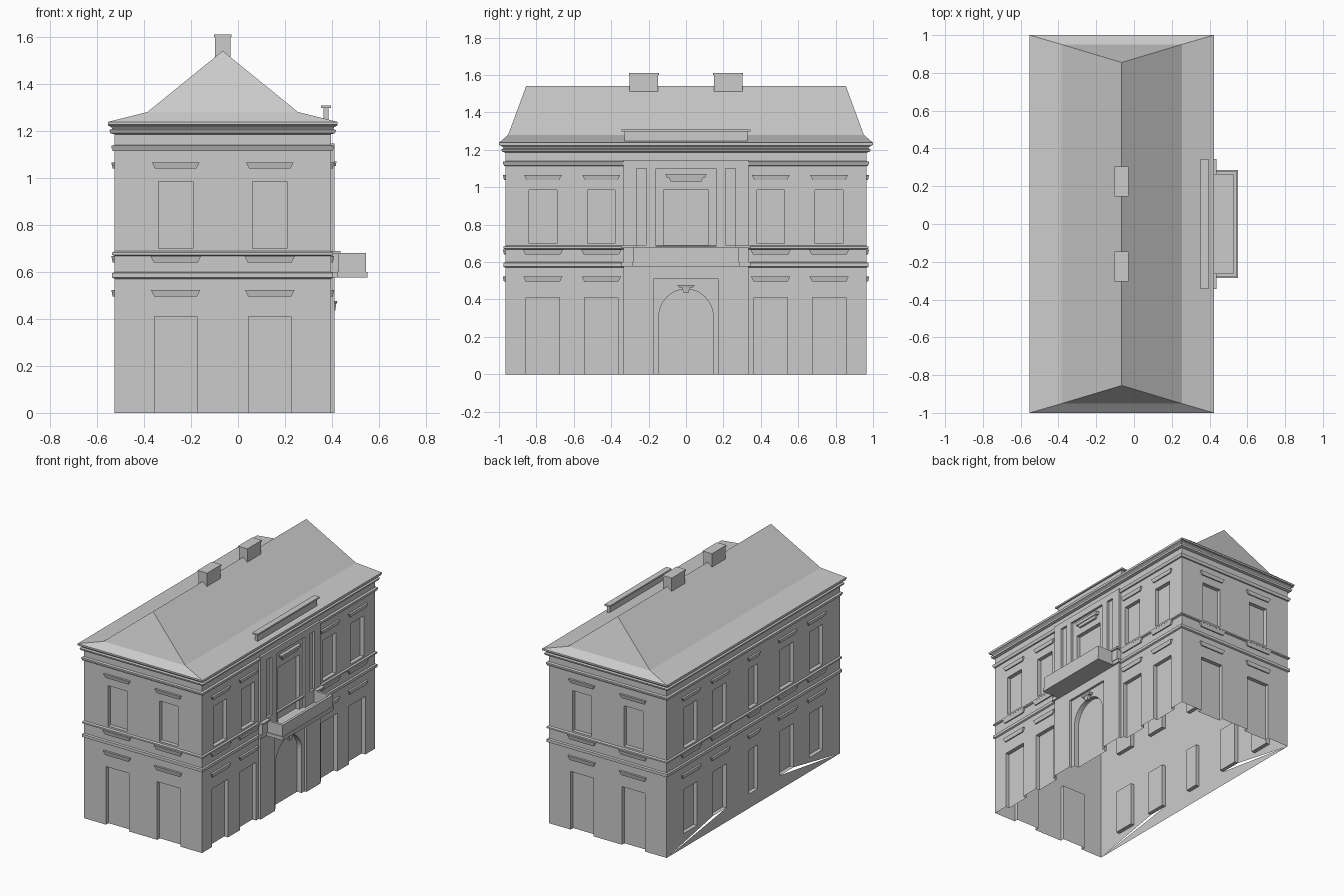
import bpy, bmesh, math
from mathutils import Matrix, Vector
from mathutils.geometry import delaunay_2d_cdt

if "Cube" in bpy.data.objects:
    bpy.data.objects.remove(bpy.data.objects["Cube"], do_unlink=True)

stone = bpy.data.materials.new("grey stone")
stone.use_nodes = True
GREY = (0.6, 0.6, 0.6, 1)
stone.diffuse_color = GREY
stone.node_tree.nodes["Principled BSDF"].inputs["Base Color"].default_value = GREY

CX = -0.065           # centre line of the house body
HX, HY = 0.46, 0.965  # half sizes of the body
TOP = 1.2
FRONT, LEFT, BACK, RIGHT = range(4)
SIDES = ["front", "left", "back", "right"]


def side_matrix(side):
    """Local frame: x along the wall, -y outwards, z up."""
    return Matrix.Translation((CX, 0, 0)) @ Matrix.Rotation(side * math.pi / 2, 4, 'Z')


def finish(name, bm, side=FRONT):
    bmesh.ops.remove_doubles(bm, verts=bm.verts, dist=1e-5)
    bm.transform(side_matrix(side))
    mesh = bpy.data.meshes.new(name)
    bm.to_mesh(mesh)
    bm.free()
    mesh.materials.append(stone)
    obj = bpy.data.objects.new(name, mesh)
    bpy.context.collection.objects.link(obj)


def rect(u0, u1, z0, z1):
    return [(u0, z0), (u1, z0), (u1, z1), (u0, z1)]


def wall(name, side, dist, outline, openings, depth=0.028, rim=0):
    """Flat wall with recessed openings, given as (polygon, has_reveal, has_pane)."""
    bm = bmesh.new()

    def face(points):
        bm.faces.new([bm.verts.new(p) for p in points])

    def reveal(poly, d):
        for (a, b), (c, e) in zip(poly, poly[1:] + poly[:1]):
            if b > 0 or e > 0:
                face([(a, -dist, b), (c, -dist, e), (c, d - dist, e), (a, d - dist, b)])

    coords, groups = [], []
    for poly in [outline] + [o[0] for o in openings]:
        groups.append(list(range(len(coords), len(coords) + len(poly))))
        coords += [Vector(p) for p in poly]
    edge = list(zip(groups[0], groups[0][1:] + groups[0][:1]))
    verts, _, tris, _, _, owners = delaunay_2d_cdt(coords, edge, groups[1:], 0, 1e-5)
    for tri, owner in zip(tris, owners):
        if not owner:
            face([(verts[i].x, -dist, verts[i].y) for i in tri])
    for poly, has_reveal, has_pane in openings:
        if has_reveal:
            reveal(poly, depth)
        if has_pane:
            face([(u, depth - dist, z) for u, z in poly])
    if rim:
        reveal(outline[::-1], rim)
    finish(name, bm, side)


def block(name, side, u0, u1, d0, d1, z0, z1, taper=0.0):
    """Box on a wall; the taper narrows its bottom."""
    bm = bmesh.new()
    bmesh.ops.create_cube(bm, size=1)
    for v in bm.verts:
        low = v.co.z < 0
        inset = taper if low else 0
        u = u0 + inset if v.co.x < 0 else u1 - inset
        d = d0 if v.co.y > 0 else d1 - inset * 0.4
        v.co = (u, -d, z0 if low else z1)
    finish(name, bm, side)


def rings(name, loops):
    """Skin through rectangles (half x, half y, z), used for mouldings and roof."""
    bm = bmesh.new()
    rows = [[bm.verts.new((sx * hx, sy * hy, z))
             for sx, sy in ((-1, -1), (1, -1), (1, 1), (-1, 1))] for hx, hy, z in loops]
    for a, b in zip(rows, rows[1:]):
        for i in range(4):
            j = (i + 1) % 4
            bm.faces.new((a[i], a[j], b[j], b[i]))
    finish(name, bm)


def moulding(name, profile):
    rings(name, [(HX + out, HY + out, z) for out, z in profile])


# Walls with two rows of windows, plus hoods and sills
def facade(side, dist, half, bays, ground_z=0.0, ground_half=0.09, upper_half=0.074, extra=()):
    openings = list(extra)
    for c in bays:
        slim = 0.65 if c == 0 else 1
        g, w = ground_half * slim, upper_half * slim
        openings.append((rect(c - g, c + g, ground_z, 0.41), True, True))
        openings.append((rect(c - w, c + w, 0.7, 0.985), True, True))
        s = SIDES[side]
        for part, h, z0, z1 in (("ground_hood", 0.105, 0.495, 0.523),
                                ("sill", 0.108, 0.64, 0.668),
                                ("upper_hood", 0.102, 1.04, 1.066)):
            h *= slim
            block(f"{s}_{part}", side, c - h, c + h, dist, dist + 0.014, z0, z1, 0.014)
    wall(f"{SIDES[side]}_wall", side, dist, rect(-half, half, 0, TOP), openings)


facade(FRONT, HY, HX, (-0.2, 0.2))
facade(BACK, HY, HX, (-0.2, 0.2))
facade(LEFT, HX, HY, (-0.765, -0.453, 0.453, 0.765),
       extra=[(rect(-0.335, 0.335, 0, 1.145), False, False)])
gaps = [([(-HY, 0), (-0.3, 0.1), (-0.45, 0.1)], False, False),
        ([(HY, 0), (0.45, 0.1), (0.3, 0.1)], False, False)]
facade(RIGHT, HX, HY, (-0.7, -0.375, 0, 0.375, 0.7), 0.1, 0.075, extra=gaps)

# Projecting centre bay with entrance, upper window and slots between pilasters
BAY = HX + 0.016
wall("centre_bay", LEFT, BAY, rect(-0.335, 0.335, 0, 1.145),
     [(rect(-0.175, 0.175, 0, 0.51), True, False),
      (rect(-0.16, 0.16, 0.6, 1.1), True, False),
      (rect(-0.265, -0.21, 0.69, 1.1), True, True),
      (rect(0.21, 0.265, 0.69, 1.1), True, True)], depth=0.016, rim=0.016)
arch = [(-0.145, 0), (0.145, 0)] + [
    (0.145 * math.cos(i * math.pi / 16), 0.31 + 0.145 * math.sin(i * math.pi / 16))
    for i in range(17)]
wall("entrance", LEFT, HX, rect(-0.175, 0.175, 0, 0.51), [(arch, True, True)], 0.035)
wall("balcony_window", LEFT, HX, rect(-0.16, 0.16, 0.6, 1.1),
     [(rect(-0.12, 0.12, 0.6, 0.985), True, True)])
block("keystone", LEFT, -0.025, 0.025, HX, BAY + 0.008, 0.435, 0.475, 0.012)
block("keystone_cap", LEFT, -0.045, 0.045, HX, BAY + 0.012, 0.465, 0.477, 0.008)
block("balcony_window_hood", LEFT, -0.11, 0.11, HX, BAY + 0.008, 1.05, 1.07, 0.008)
block("balcony_window_hood_base", LEFT, -0.09, 0.09, HX, BAY, 1.03, 1.05, 0.008)
block("bay_band", LEFT, -0.345, 0.345, HX, BAY + 0.012, 0.575, 0.6)

# Balcony with parapets and pilaster pedestals
block("balcony_floor", LEFT, -0.285, 0.285, HX, 0.615, 0.575, 0.6)
block("balcony_parapet", LEFT, -0.28, 0.28, 0.592, 0.61, 0.6, 0.68)
for s in (-1, 1):
    a, b = sorted((s * 0.262, s * 0.28))
    block("balcony_side", LEFT, a, b, BAY, 0.592, 0.6, 0.68)
    a, b = sorted((s * 0.27, s * 0.335))
    block("pilaster_pedestal", LEFT, a, b, HX, BAY + 0.016, 0.6, 0.675)
    a, b = sorted((s * 0.262, s * 0.345))
    block("pedestal_cap", LEFT, a, b, HX, BAY + 0.026, 0.675, 0.688)

# Bands and cornice around the house
moulding("floor_band", [(0, 0.57), (0.01, 0.575), (0.01, 0.595), (0, 0.6)])
moulding("sill_band", [(0, 0.668), (0.01, 0.672), (0.01, 0.682), (0, 0.688)])
moulding("frieze_band", [(0, 1.113), (0.008, 1.115), (0.014, 1.13), (0.014, 1.136), (0, 1.14)])
moulding("cornice", [(0, 1.185), (0.018, 1.19), (0.022, 1.203), (0.01, 1.208),
                     (0.014, 1.215), (0.028, 1.222), (0.028, 1.236)])

# Hipped roof with flared eaves
rings("roof", [(HX, HY, 1.22), (0.4875, 1.0, 1.226), (0.4875, 1.0, 1.238),
               (0.32, 0.951, 1.28), (0, 0.855, 1.54)])

# Attic parapet above the bay
block("attic_parapet", LEFT, -0.33, 0.33, 0.428, 0.45, 1.24, 1.297)
block("attic_cap", LEFT, -0.345, 0.345, 0.418, 0.46, 1.297, 1.308)

# Ridge chimneys
for s in (-1, 1):
    y = s * 0.225
    block("chimney", LEFT, y - 0.076, y + 0.076, -0.033, 0.033, 1.47, 1.6)
    block("chimney_cap", LEFT, y - 0.08, y + 0.08, -0.037, 0.037, 1.6, 1.61)
